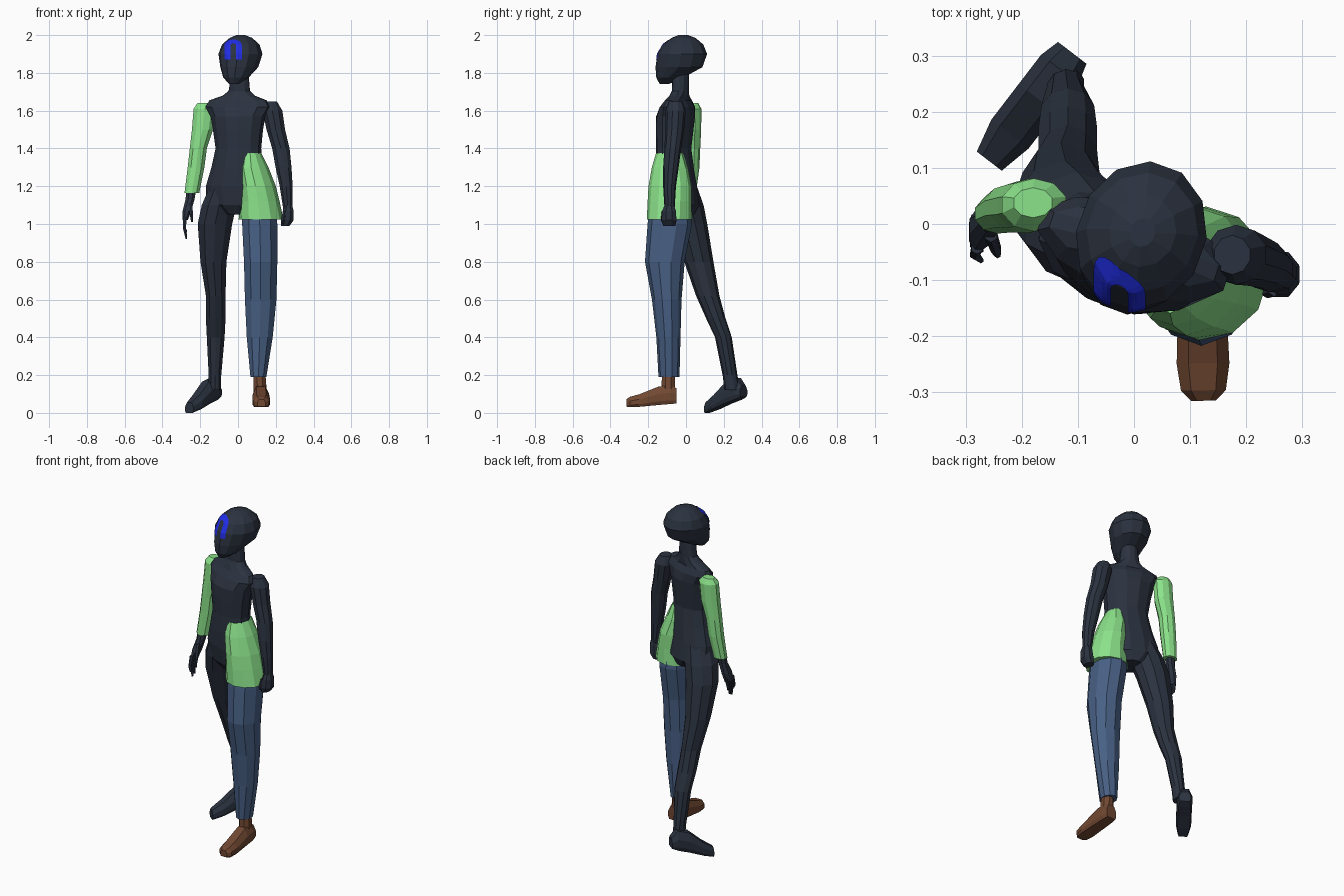
import bpy, bmesh, math
from mathutils import Vector
from mathutils.bvhtree import BVHTree


def material(name, rgb):
    m = bpy.data.materials.new(name)
    m.diffuse_color = (*rgb, 1)
    return m


NAVY = material("dark navy", (0.024, 0.032, 0.050))
GREEN = material("light green", (0.26, 0.76, 0.255))
DENIM = material("denim blue", (0.065, 0.118, 0.235))
BROWN = material("shoe brown", (0.165, 0.065, 0.032))
BLUE = material("bright blue", (0.017, 0.03, 0.90))


def skin(name, rings, mat):
    """Bridge equal point rings into a closed, flat-faced shell."""
    bm = bmesh.new()
    loops = [[bm.verts.new(p) for p in ring] for ring in rings]
    n = len(loops[0])
    for a, b in zip(loops, loops[1:]):
        for i in range(n):
            j = (i + 1) % n
            bm.faces.new((a[i], a[j], b[j], b[i]))
    bm.faces.new(loops[0][::-1])
    bm.faces.new(loops[-1])
    bmesh.ops.recalc_face_normals(bm, faces=bm.faces)
    me = bpy.data.meshes.new(name)
    bm.to_mesh(me)
    bm.free()
    me.materials.append(mat)
    ob = bpy.data.objects.new(name, me)
    bpy.context.collection.objects.link(ob)
    return ob


def loft(name, rows, mat, n=10, yaw=0.0):
    """Rows are (z, centre x, centre y, radius x, radius y)."""
    c, s = math.cos(math.radians(yaw)), math.sin(math.radians(yaw))
    rings = []
    for z, x, y, rx, ry in rows:
        ring = []
        for i in range(n):
            t = 2 * math.pi * (i + 0.5) / n
            u, v = 1.03 * rx * math.cos(t), 1.03 * ry * math.sin(t)
            ring.append((x + u * c - v * s, y + u * s + v * c, z))
        rings.append(ring)
    return skin(name, rings, mat)


def foot(name, heel, toe, rows, mat):
    """Rows are (fraction heel to toe, half width, bottom z, top z)."""
    heel, toe = Vector((*heel, 0)), Vector((*toe, 0))
    side = (toe - heel).normalized().cross(Vector((0, 0, 1)))
    section = [(-0.8, 0), (0.8, 0), (1, 0.2), (1, 0.6), (0.55, 1), (-0.55, 1), (-1, 0.6), (-1, 0.2)]
    rings = []
    for f, w, lo, hi in rows:
        p = heel.lerp(toe, f)
        rings.append([p + side * (w * a) + Vector((0, 0, lo + (hi - lo) * b)) for a, b in section])
    return skin(name, rings, mat)


# Torso with hips, shoulders and neck, twisted slightly
loft("torso", [
    (1.05, 0.0, -0.03, 0.07, 0.07), (1.10, -0.01, -0.035, 0.16, 0.098),
    (1.20, -0.015, -0.05, 0.155, 0.10), (1.30, -0.005, -0.06, 0.135, 0.095),
    (1.40, 0.002, -0.065, 0.12, 0.088), (1.50, 0.0, -0.06, 0.132, 0.094),
    (1.57, 0.0, -0.055, 0.145, 0.096), (1.62, 0.0, -0.045, 0.175, 0.078),
    (1.655, 0.0, -0.04, 0.155, 0.052), (1.68, 0.004, -0.035, 0.085, 0.048),
    (1.705, 0.007, -0.03, 0.056, 0.043), (1.80, 0.01, -0.03, 0.044, 0.044)], NAVY, 12, -18)

# Head: rows of (z, front, back, half width), turned a little to one side
YAW = -20
head_rows = []
for z, front, back, w in [(1.742, -0.125, -0.075, 0.025), (1.775, -0.14, 0.0, 0.065),
                          (1.83, -0.142, 0.105, 0.095), (1.90, -0.13, 0.13, 0.112),
                          (1.95, -0.10, 0.11, 0.096), (1.985, -0.055, 0.07, 0.058),
                          (2.0, -0.02, 0.03, 0.022)]:
    mid = (front + back) / 2
    a = math.radians(YAW)
    head_rows.append((z, 0.013 - mid * math.sin(a), -0.02 + mid * math.cos(a), w, (back - front) / 2))
head = loft("head", head_rows, NAVY, 12, YAW)

# Arched band on the forehead, laid on the head surface
bm = bmesh.new()
bm.from_mesh(head.data)
tree = BVHTree.FromBMesh(bm)
bm.free()


def on_head(x, z):
    hit, normal, _, _ = tree.ray_cast(Vector((x, -1, z)), Vector((0, 1, 0)))
    return hit + normal * 0.003


bm = bmesh.new()
path = [(1, 0, 1.87 + 0.01 * i) for i in range(8)]
path += [(math.cos(math.pi * i / 10), math.sin(math.pi * i / 10), 1.945) for i in range(1, 10)]
path += [(-1, 0, 1.94 - 0.01 * i) for i in range(8)]
rows = []
for cx, sz, z in path:
    rows.append([bm.verts.new(on_head(-0.025 + cx * (0.015 + 0.0075 * k), z + sz * (0.008 + 0.0055 * k)))
                 for k in range(5)])
for a, b in zip(rows, rows[1:]):
    for k in range(4):
        bm.faces.new((a[k], a[k + 1], b[k + 1], b[k]))
bmesh.ops.recalc_face_normals(bm, faces=bm.faces)
if sum(f.normal.y for f in bm.faces) > 0:
    bmesh.ops.reverse_faces(bm, faces=bm.faces)
me = bpy.data.meshes.new("forehead_band")
bm.to_mesh(me)
bm.free()
me.materials.append(BLUE)
bpy.context.collection.objects.link(bpy.data.objects.new("forehead_band", me))

# Bare leg, stepping back
loft("bare_leg", [
    (1.20, -0.07, -0.03, 0.08, 0.085), (1.10, -0.10, -0.005, 0.094, 0.095),
    (1.00, -0.122, 0.02, 0.093, 0.09), (0.80, -0.13, 0.068, 0.07, 0.075),
    (0.62, -0.118, 0.115, 0.053, 0.06), (0.50, -0.118, 0.158, 0.053, 0.05),
    (0.40, -0.118, 0.198, 0.048, 0.043), (0.20, -0.122, 0.233, 0.034, 0.038),
    (0.12, -0.122, 0.245, 0.034, 0.04)], NAVY)
foot("bare_foot", (-0.11, 0.305), (-0.258, 0.112), [
    (0, 0.032, 0.085, 0.145), (0.15, 0.042, 0.07, 0.185), (0.42, 0.042, 0.05, 0.165),
    (0.75, 0.042, 0.02, 0.095), (1, 0.028, 0.0, 0.055)], NAVY)

# Trouser leg and shoe, stepping forward
loft("trouser_leg", [
    (1.10, 0.11, -0.085, 0.09, 0.105), (1.00, 0.115, -0.086, 0.095, 0.114),
    (0.80, 0.12, -0.112, 0.09, 0.102), (0.60, 0.12, -0.102, 0.085, 0.076),
    (0.40, 0.115, -0.093, 0.07, 0.062), (0.19, 0.108, -0.09, 0.043, 0.054)], DENIM)
loft("shoe_ankle", [(0.22, 0.113, -0.092, 0.033, 0.035), (0.10, 0.118, -0.095, 0.037, 0.04)], BROWN, 8)
foot("shoe", (0.12, -0.05), (0.124, -0.315), [
    (0, 0.034, 0.05, 0.13), (0.12, 0.04, 0.047, 0.145), (0.35, 0.043, 0.042, 0.14),
    (0.75, 0.047, 0.032, 0.098), (0.93, 0.04, 0.03, 0.085), (1, 0.022, 0.033, 0.072)], BROWN)

# Half tunic flaring over one hip
loft("tunic_flap", [
    (1.375, 0.075, -0.087, 0.045, 0.072), (1.30, 0.078, -0.085, 0.08, 0.094),
    (1.20, 0.104, -0.085, 0.092, 0.112), (1.12, 0.116, -0.087, 0.10, 0.114),
    (1.025, 0.122, -0.088, 0.115, 0.116)], GREEN, 12, -18)

# Bare arm with closed fist
loft("bare_arm", [
    (1.648, 0.175, -0.055, 0.032, 0.034), (1.60, 0.182, -0.055, 0.054, 0.052),
    (1.50, 0.20, -0.06, 0.05, 0.048), (1.40, 0.227, -0.07, 0.047, 0.043),
    (1.30, 0.241, -0.08, 0.043, 0.04), (1.20, 0.255, -0.087, 0.035, 0.033),
    (1.08, 0.264, -0.087, 0.025, 0.026)], NAVY)
loft("fist", [(1.10, 0.266, -0.088, 0.022, 0.026), (1.07, 0.266, -0.09, 0.03, 0.038),
              (1.02, 0.262, -0.09, 0.034, 0.042), (0.99, 0.25, -0.088, 0.024, 0.034)], NAVY, 8)
loft("fist_thumb", [(1.07, 0.25, -0.115, 0.012, 0.014), (1.02, 0.238, -0.12, 0.013, 0.012),
                    (1.0, 0.235, -0.115, 0.008, 0.008)], NAVY, 6)

# Sleeved arm with open hand
loft("sleeve", [
    (1.64, -0.18, 0.038, 0.035, 0.026), (1.61, -0.178, 0.034, 0.058, 0.046),
    (1.50, -0.188, 0.032, 0.057, 0.047), (1.40, -0.21, 0.03, 0.046, 0.044),
    (1.30, -0.222, 0.028, 0.045, 0.042), (1.165, -0.244, 0.018, 0.04, 0.034)], GREEN)
loft("open_palm", [(1.20, -0.245, 0.016, 0.028, 0.026), (1.13, -0.254, 0.008, 0.025, 0.025),
                   (1.07, -0.27, -0.005, 0.024, 0.036), (1.02, -0.28, -0.015, 0.015, 0.036)], NAVY, 8)
for i in range(4):
    y = -0.043 + 0.018 * i
    drop = (0.955, 0.92, 0.93, 0.96)[i]
    loft("finger_%d" % (i + 1), [(1.04, -0.28, y, 0.011, 0.01), (0.98, -0.284, y - 0.012, 0.009, 0.008),
                                 (drop, -0.273, y - 0.022, 0.005, 0.005)], NAVY, 6)
loft("open_thumb", [(1.11, -0.255, -0.02, 0.012, 0.012), (1.05, -0.246, -0.045, 0.01, 0.01),
                    (1.01, -0.243, -0.055, 0.006, 0.006)], NAVY, 6)
